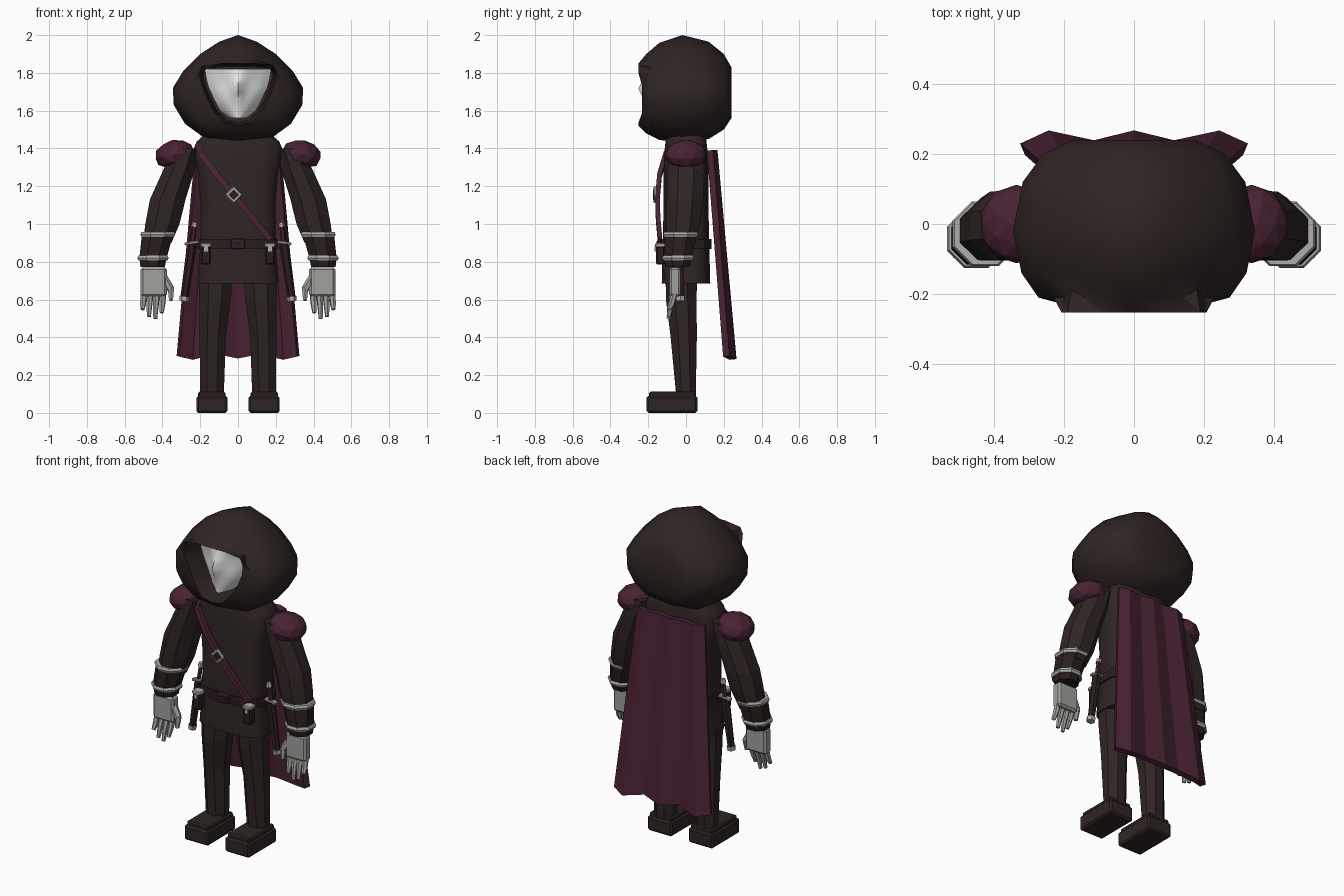
import bpy, bmesh, math
from mathutils import Vector, Matrix

if "Cube" in bpy.data.objects:
    bpy.data.objects.remove(bpy.data.objects["Cube"], do_unlink=True)


def material(name, r, g, b):
    m = bpy.data.materials.new(name)
    m.use_nodes = True
    m.diffuse_color = (r, g, b, 1)
    m.node_tree.nodes["Principled BSDF"].inputs["Base Color"].default_value = (r, g, b, 1)
    return m


BROWN = material("dark brown cloth", 0.028, 0.018, 0.017)
LEATHER = material("dark leather", 0.022, 0.013, 0.012)
WINE = material("wine cloth", 0.068, 0.016, 0.034)
GREY = material("pale grey glove", 0.35, 0.35, 0.33)
SILVER = material("silver trim", 0.42, 0.42, 0.41)
WHITE = material("white mask", 0.78, 0.78, 0.77)


def finish(name, bm, mat, smooth=None):
    bmesh.ops.recalc_face_normals(bm, faces=bm.faces)
    me = bpy.data.meshes.new(name)
    bm.to_mesh(me)
    bm.free()
    me.materials.append(mat)
    ob = bpy.data.objects.new(name, me)
    bpy.context.collection.objects.link(ob)
    if smooth:
        bpy.ops.object.select_all(action='DESELECT')
        ob.select_set(True)
        bpy.context.view_layer.objects.active = ob
        bpy.ops.object.shade_smooth_by_angle(angle=math.radians(smooth))
    return ob


def loft(name, rings, mat, smooth=None):
    """Skin a list of equal rings of points and cap both ends."""
    bm = bmesh.new()
    vs = [[bm.verts.new(p) for p in r] for r in rings]
    n = len(vs[0])
    for a, b in zip(vs, vs[1:]):
        for i in range(n):
            j = (i + 1) % n
            bm.faces.new((a[i], a[j], b[j], b[i]))
    bm.faces.new(vs[0])
    bm.faces.new(vs[-1])
    return finish(name, bm, mat, smooth)


def ring(x, y, z, rx, ry, n=8, power=1.0):
    """Horizontal ring; a power under 1 squares it off."""
    pts = []
    for i in range(n):
        a = 2 * math.pi * (i + 0.5) / n
        c, s = math.cos(a), math.sin(a)
        pts.append((x + rx * math.copysign(abs(c) ** power, c),
                    y + ry * math.copysign(abs(s) ** power, s), z))
    return pts


def box(name, centre, size, mat, bevel=0.0, rot=(0, 0, 0)):
    bm = bmesh.new()
    bmesh.ops.create_cube(bm, size=1)
    bmesh.ops.scale(bm, vec=size, verts=bm.verts)
    if bevel:
        bmesh.ops.bevel(bm, geom=bm.edges[:], offset=bevel, segments=1, affect='EDGES')
    ob = finish(name, bm, mat)
    ob.location = centre
    ob.rotation_euler = rot
    return ob


def rod(name, a, b, r0, r1, mat, n=6):
    """Tapered bar between two points."""
    a, b = Vector(a), Vector(b)
    q = (b - a).to_track_quat('Z', 'Y')
    circle = [Vector(p) for p in ring(0, 0, 0, 1, 1, n)]
    return loft(name, [[a + q @ (p * r0) for p in circle],
                       [b + q @ (p * r1) for p in circle]], mat)


# Hood: outline rings from back to front, then the opening and its inside
outline = [(0, 2.0), (.1, 1.965), (.2, 1.9), (.29, 1.81), (.345, 1.72),
           (.34, 1.63), (.28, 1.53), (.17, 1.45), (0, 1.43)]
opening = [(0, 1.85), (.09, 1.85), (.19, 1.838), (.207, 1.8), (.19, 1.73),
           (.16, 1.66), (.125, 1.59), (.07, 1.535), (0, 1.52)]


def both_sides(half):
    return half + [(-x, z) for x, z in half[-2:0:-1]]


hood = []
for y, sx, top, low in [(.24, .5, 1.83, 1.56), (.2, .75, 1.9, 1.5), (.12, .92, 1.965, 1.45),
                        (-.02, 1, 2, 1.43), (-.14, .93, 1.96, 1.445), (-.21, .79, 1.9, 1.48)]:
    hood.append([(x * sx, y, low + (z - 1.43) / .57 * (top - low)) for x, z in both_sides(outline)])
hood.append([(x, -.232 if 1.58 < z < 1.74 else -.252, z) for x, z in both_sides(opening)])
for y, k in [(-.2, .95), (-.06, .9)]:
    hood.append([(x * k, y, 1.69 + (z - 1.69) * k) for x, z in both_sides(opening)])
loft("hood", hood, BROWN, 50)

# Mask: curved shield with a nose ridge
bm = bmesh.new()
rows = []
for z, w in [(1.56, .045), (1.6, .095), (1.66, .127), (1.69, .14), (1.72, .155), (1.77, .168), (1.82, .176)]:
    row = []
    for i in range(-6, 7):
        u = i / 6
        nose = .055 * max(0, 1 - abs(u) * 4) * max(0, 1 - abs(z - 1.715) / .09)
        socket = .02 * math.exp(-((abs(u) - .5) / .2) ** 2 - ((z - 1.75) / .035) ** 2)
        row.append(bm.verts.new((u * w, -.2 + .08 * u * u - nose + socket, z)))
    rows.append(row)
for a, b in zip(rows, rows[1:]):
    for i in range(12):
        bm.faces.new((a[i], a[i + 1], b[i + 1], b[i]))
finish("mask", bm, WHITE, 60)

# Torso with jacket skirt, and belt
loft("torso", [ring(0, 0, z, rx, ry, 16, .6) for z, rx, ry in
               [(.685, .218, .13), (.87, .203, .125), (1.1, .2, .12), (1.28, .215, .12),
                (1.39, .24, .115), (1.435, .222, .11), (1.5, .15, .1)]], BROWN, 35)
loft("belt", [ring(0, 0, z, .212, .136, 16, .6) for z in (.868, .92)], LEATHER)
box("belt_buckle", (0, -.14, .895), (.075, .022, .056), WINE, .006)
box("belt_buckle_plate", (0, -.152, .895), (.04, .006, .028), LEATHER)

# Shoulder strap with diamond buckle
path = [Vector(p) for p in [(-.215, -.04, 1.43), (-.2, -.105, 1.375), (-.11, -.14, 1.26),
                            (-.02, -.15, 1.15), (.08, -.148, 1.03), (.172, -.138, .918)]]
side = Vector((.774, 0, .633)) * .016
depth = Vector((0, .012, 0))
loft("chest_strap", [[p - side - depth, p + side - depth, p + side + depth, p - side + depth]
                     for p in path], WINE)
box("strap_buckle", (-.022, -.163, 1.155), (.066, .018, .066), SILVER, .005, (0, math.pi / 4, 0))
box("strap_buckle_plate", (-.022, -.173, 1.155), (.04, .006, .04), LEATHER, 0, (0, math.pi / 4, 0))

# Cape: folded sheet hanging from the shoulders
bm = bmesh.new()
folds = [(-1, -.03, .3), (-.76, .006, .283), (-.36, -.022, .312), (0, .006, .29),
         (.36, -.022, .312), (.76, .006, .283), (1, -.03, .3)]
top = [bm.verts.new((u * .22, .145 + d * .6, 1.39)) for u, d, z in folds]
hem = [bm.verts.new((u * .318, .243 + d, z)) for u, d, z in folds]
for i in range(len(folds) - 1):
    bm.faces.new((top[i], top[i + 1], hem[i + 1], hem[i]))
cape = finish("cape", bm, WINE)
mod = cape.modifiers.new("thickness", 'SOLIDIFY')
mod.thickness = .036
mod.offset = 0

# Paired parts; the model's left is +x
for s, tag in [(1, "left_"), (-1, "right_")]:
    def limb(name, rings, mat, smooth=None, n=8):
        loft(tag + name, [ring(s * x, y, z, rx, ry, n) for x, y, z, rx, ry in rings], mat, smooth)

    def bar(name, a, b, r0, r1, mat, n=6):
        rod(tag + name, (s * a[0], *a[1:]), (s * b[0], *b[1:]), r0, r1, mat, n)

    # Legs and boots
    limb("leg", [(.118, -.025, .74, .098, .09), (.122, -.025, .6, .09, .088),
                 (.134, -.012, .4, .075, .075), (.138, 0, .09, .068, .056)], BROWN)
    box(tag + "boot_sole", (s * .138, -.074, .045), (.164, .268, .09), BROWN, .01)
    box(tag + "boot_top", (s * .138, -.072, .09), (.146, .246, .044), BROWN, .008)

    # Shoulder pad
    bm = bmesh.new()
    bmesh.ops.create_icosphere(bm, subdivisions=2, radius=1)
    for v in bm.verts:
        v.co.z = max(v.co.z, -.75)
    bmesh.ops.transform(bm, verts=bm.verts, matrix=Matrix.Translation((s * .335, 0, 1.367))
                        @ Matrix.Rotation(s * .2, 4, 'Y') @ Matrix.Diagonal((.108, .112, .078, 1)))
    finish(tag + "shoulder_pad", bm, WINE)

    # Arm, cuff and trim bands
    limb("arm", [(.27, 0, 1.4, .075, .095), (.315, 0, 1.28, .09, .105), (.372, -.005, 1.13, .102, .105),
                 (.4, -.015, 1.0, .098, .096), (.428, -.025, .9, .082, .08)], BROWN)
    limb("cuff", [(.425, -.028, .95, .09, .09), (.45, -.042, .82, .078, .08),
                  (.452, -.045, .772, .07, .068)], LEATHER)
    for name, x, y, z, r in [("upper_band", .425, -.028, .945, .1), ("lower_band", .45, -.042, .82, .09)]:
        limb(name, [(x, y, z + dz, r - e, r - e) for dz, e in
                    [(-.013, .006), (0, 0), (.013, .006)]], SILVER)

    # Glove with fingers and thumb
    palm = box(tag + "palm", (s * .446, -.058, .693), (.138, .06, .155), GREY, .012)
    for i in range(4):
        x = .397 + i * .034
        tip = (.53, .498, .51, .548)[i]
        bar("finger_%d" % (i + 1), (x, -.062, .63), (x + .004, -.078, .57), .018, .016, GREY)
        bar("fingertip_%d" % (i + 1), (x + .004, -.078, .573), (x + .007, -.092, tip), .016, .011, GREY)
    bar("thumb_base", (.395, -.06, .715), (.355, -.068, .655), .024, .02, GREY)
    bar("thumb_tip", (.355, -.068, .66), (.355, -.078, .595), .019, .012, GREY)

    # Belt pouch
    box(tag + "pouch", (s * .17, -.135, .835), (.052, .05, .1), LEATHER, .008)
    box(tag + "pouch_flap", (s * .17, -.137, .888), (.058, .054, .022), SILVER, .005)
    box(tag + "pouch_clasp", (s * .17, -.162, .868), (.02, .01, .026), SILVER)

    # Sheathed dagger at the hip
    def on(t):
        return (.228 + .058 * t, -.03, 1.005 - .41 * t)

    bar("dagger_pommel", on(-.01), on(.05), .014, .018, SILVER)
    bar("dagger_grip", on(.05), on(.25), .012, .014, WINE)
    box(tag + "dagger_guard", (s * .243, -.03, .9), (.08, .03, .016), SILVER, .004, (0, s * .14, 0))
    bar("dagger_scabbard", on(.27), on(.96), .026, .021, LEATHER)
    bar("dagger_chape", on(.95), on(1.01), .027, .024, SILVER)
